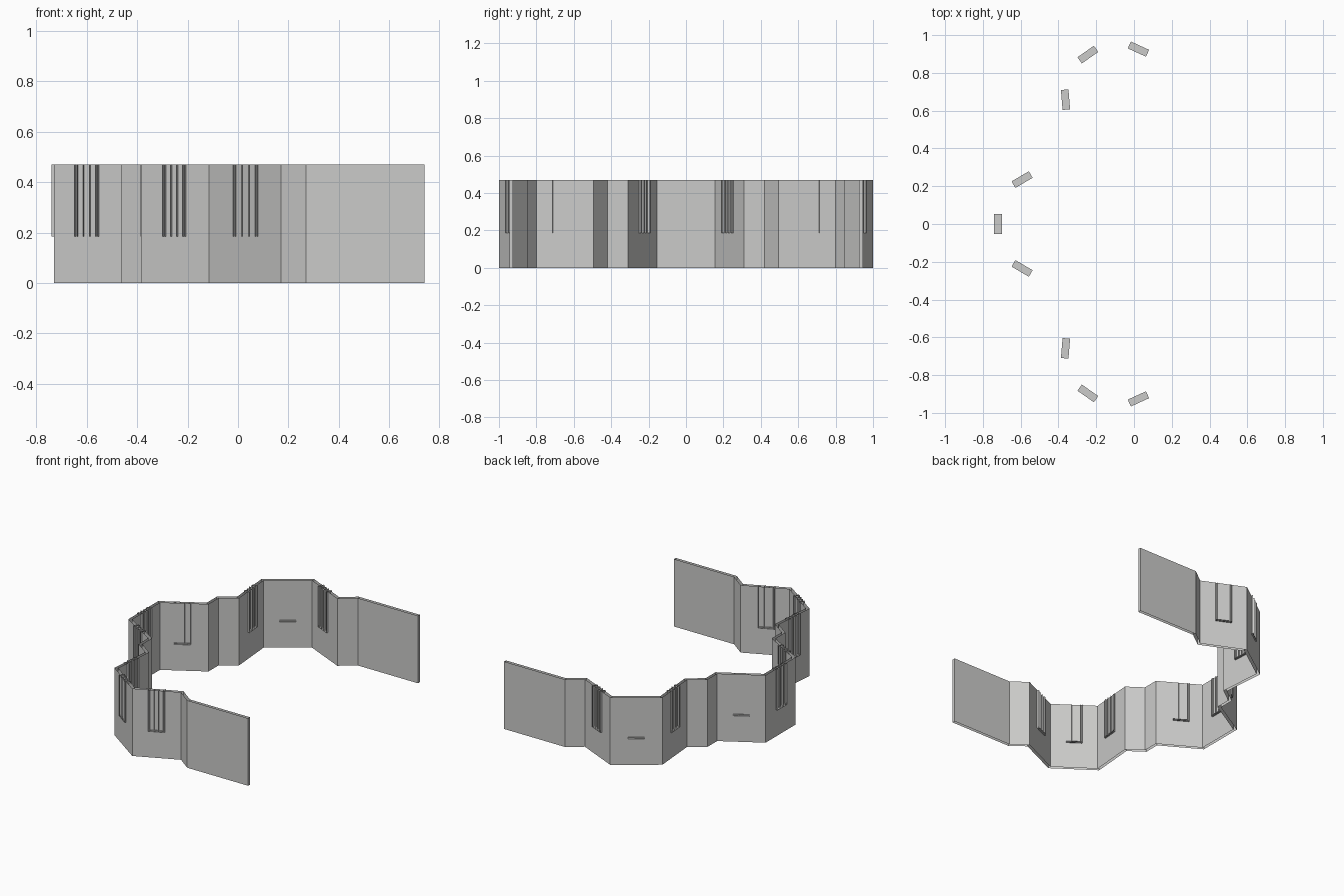
import bpy
from mathutils import Vector

if "Cube" in bpy.data.objects:
    bpy.data.objects.remove(bpy.data.objects["Cube"])

H = 0.47          # wall height
T = 0.02          # wall thickness
SILL = 0.185      # underside of window frames

grey = bpy.data.materials.new("warm_grey")
grey.diffuse_color = (0.6, 0.6, 0.59, 1)
grey.use_nodes = True
grey.node_tree.nodes["Principled BSDF"].inputs["Base Color"].default_value = grey.diffuse_color


def add_mesh(name, quads):
    verts, faces = [], []
    for q in quads:
        faces.append(tuple(range(len(verts), len(verts) + len(q))))
        verts += [tuple(v) for v in q]
    me = bpy.data.meshes.new(name)
    me.from_pydata(verts, [], faces)
    me.materials.append(grey)
    ob = bpy.data.objects.new(name, me)
    bpy.context.collection.objects.link(ob)
    return ob


def upright(a, b, z0=0.0, z1=H):
    """Vertical quad standing on the plan segment a-b."""
    return [(a.x, a.y, z0), (b.x, b.y, z0), (b.x, b.y, z1), (a.x, a.y, z1)]


def inward(a, b):
    d = (b - a).normalized()
    return Vector((d.y, -d.x))


# plan of the outer face, one half, mirrored across y
half = [(0.74, -0.945), (0.27, -0.945), (0.17, -0.87), (-0.115, -1.0),
        (-0.385, -0.81), (-0.36, -0.505), (-0.465, -0.43), (-0.465, -0.3215),
        (-0.73, -0.166)]
outer = [Vector(p) for p in half] + [Vector((x, -y)) for x, y in reversed(half)]
n = len(outer)

# mitred inner face
inner = []
for i, p in enumerate(outer):
    n1 = inward(outer[max(i - 1, 0)], outer[max(i, 1)])
    n2 = inward(outer[min(i, n - 2)], outer[min(i + 1, n - 1)])
    m = (n1 + n2).normalized()
    inner.append(p + m * (T / m.dot(n1)))

# wall: outer and inner skins with closed ends, open along top and bottom
quads = []
for i in range(n - 1):
    quads.append(upright(outer[i + 1], outer[i]))
    quads.append(upright(inner[i], inner[i + 1]))
quads.append(upright(outer[0], inner[0]))
quads.append(upright(inner[-1], outer[-1]))
add_mesh("folded_wall", quads)

# window frames: thin upright fins and a sill, centred in the wall
W, D = 0.053, 0.02
window_facets = [2, 3, 4, 7, 8, 9, 12, 13, 14]
for k, i in enumerate(window_facets):
    a, b = outer[i], outer[i + 1]
    d, nrm = (b - a).normalized(), inward(a, b)
    c = (a + b) / 2 + nrm * (T / 2)
    q = []
    for off in (-W, -0.043, -0.015, 0.015, 0.043, W):
        p = c + d * off
        q.append(upright(p - nrm * D, p + nrm * D, SILL))
    for z in (SILL, SILL + 0.008):
        q.append([(*(c + d * s * W + nrm * t * D), z)
                  for s, t in ((-1, 1), (-1, -1), (1, -1), (1, 1))])
    add_mesh("window_frame_%d" % (k + 1), q)
